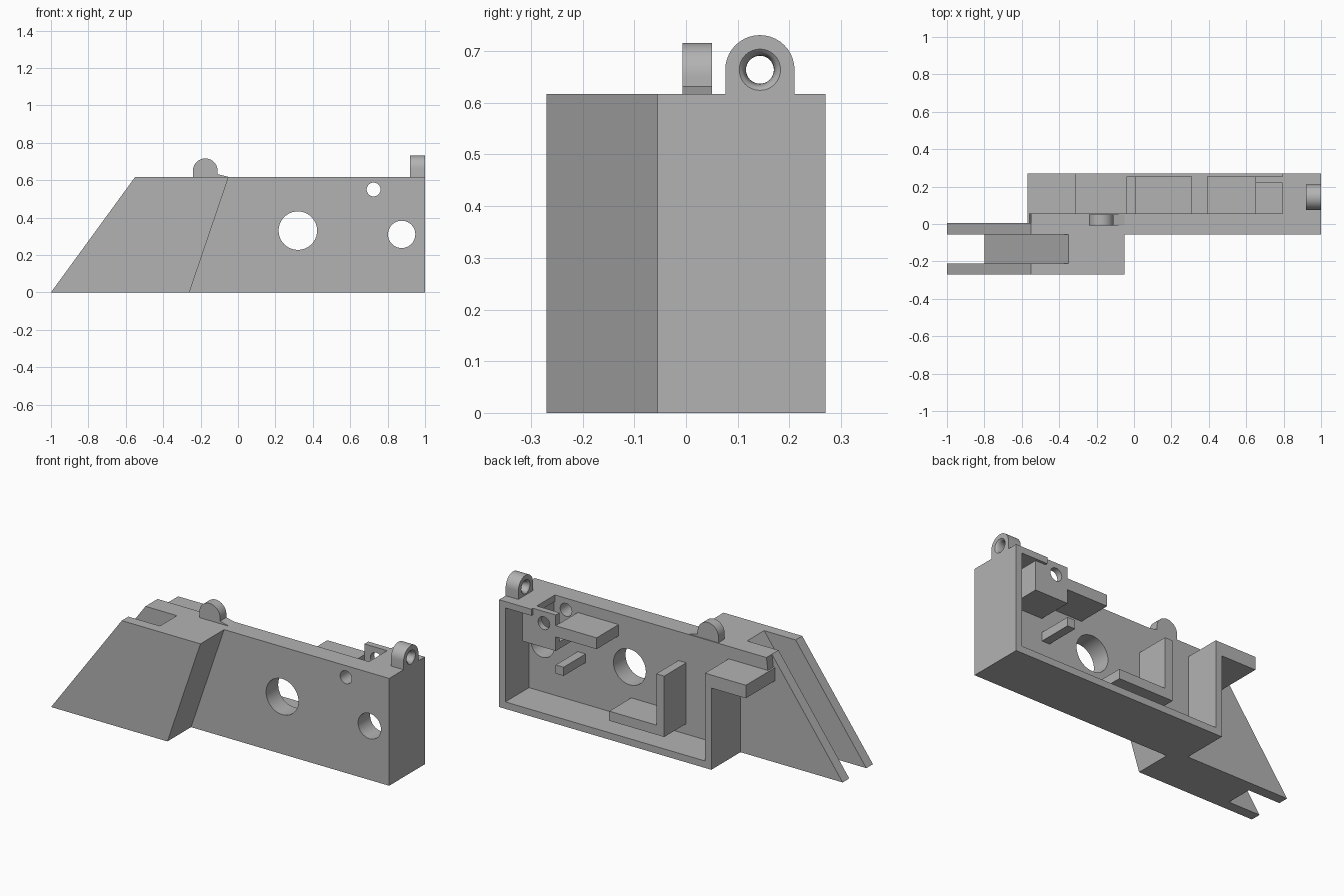
import bpy, bmesh, math
from mathutils import Vector

if "Cube" in bpy.data.objects:
    bpy.data.objects.remove(bpy.data.objects["Cube"])

grey = bpy.data.materials.new("plain grey")
grey.use_nodes = True
grey.diffuse_color = (0.45, 0.45, 0.45, 1)
grey.node_tree.nodes["Principled BSDF"].inputs["Base Color"].default_value = (0.45, 0.45, 0.45, 1)


def loft(name, rings, smooth=False):
    """Close a stack of matching rings into a solid."""
    bm = bmesh.new()
    loops = [[bm.verts.new(p) for p in ring] for ring in rings]
    for lo, hi in zip(loops, loops[1:]):
        for i in range(len(lo)):
            j = (i + 1) % len(lo)
            bm.faces.new((lo[i], lo[j], hi[j], hi[i]))
    bm.faces.new(loops[0])
    bm.faces.new(loops[-1])
    bmesh.ops.recalc_face_normals(bm, faces=bm.faces)
    mesh = bpy.data.meshes.new(name)
    bm.to_mesh(mesh)
    bm.free()
    mesh.materials.append(grey)
    ob = bpy.data.objects.new(name, mesh)
    bpy.context.collection.objects.link(ob)
    if smooth:
        smooth_sharp(ob)
    return ob


def activate(ob):
    bpy.ops.object.select_all(action='DESELECT')
    ob.select_set(True)
    bpy.context.view_layer.objects.active = ob


def smooth_sharp(ob):
    activate(ob)
    bpy.ops.object.shade_smooth_by_angle(angle=math.radians(35))


def place(axis, d, p):
    return Vector((d, p[0], p[1])) if axis == 'x' else Vector((p[0], d, p[1]))


def prism(name, pts, a, b, axis='y', smooth=False):
    return loft(name, [[place(axis, d, p) for p in pts] for d in (a, b)], smooth)


def box(name, x, y, z):
    pts = [(x[0], z[0]), (x[1], z[0]), (x[1], z[1]), (x[0], z[1])]
    return prism(name, pts, y[0], y[1])


def circle(c, z, r, n=40):
    return [(c + r * math.cos(2 * math.pi * i / n), z + r * math.sin(2 * math.pi * i / n)) for i in range(n)]


def dome(c, z, r, base, n=20):
    arc = [(c + r * math.cos(math.pi * i / n), z + r * math.sin(math.pi * i / n)) for i in range(n + 1)]
    return [(c + r, base)] + arc + [(c - r, base)]


def cut(ob, cutter):
    cutter.hide_render = True
    mod = ob.modifiers.new("hole", 'BOOLEAN')
    mod.operation = 'DIFFERENCE'
    mod.solver = 'EXACT'
    mod.object = cutter
    activate(ob)
    bpy.ops.object.modifier_apply(modifier=mod.name)
    bpy.data.objects.remove(cutter)


TOP = 0.617

# Main plate: thin sloped layer in front, thicker layer behind the box
plate = prism("main_plate", [(-1, 0), (1, 0), (1, TOP), (-0.55, TOP)], -0.055, 0.005)
backing = prism("plate_backing", [(-0.35, 0), (1, 0), (1, TOP), (-0.55, TOP), (-0.56, 0.54), (-0.35, 0.54)],
                0.005, 0.055)
for x, z, r in ((0.32, 0.33, 0.103), (0.725, 0.55, 0.037), (0.875, 0.31, 0.073)):
    for part in (plate, backing):
        cut(part, prism("hole_cutter", circle(x, z, r), -0.2, 0.15))
smooth_sharp(plate)
smooth_sharp(backing)

# Sloped front block with a slot between the two prongs
prism("front_prong", [(-1, 0), (-0.26, 0), (-0.05, TOP), (-0.55, TOP)], -0.27, -0.21)
prism("front_block", [(-0.8, 0), (-0.26, 0), (-0.05, TOP), (-0.35, TOP)], -0.21, -0.055)

# Box walls, open to the back and over most of the top
box("bottom_wall", (-0.35, 1), (0.055, 0.27), (0, 0.04))
box("left_wall", (0.96, 1), (0.055, 0.27), (0.04, TOP))
box("right_wall", (-0.35, -0.31), (0.055, 0.27), (0.04, 0.47))
box("top_wall", (0.795, 0.96), (0.055, 0.27), (0.58, TOP))
box("side_tab", (-0.57, -0.31), (0.005, 0.27), (0.47, 0.545))

# Inner brackets
box("bracket_fin", (-0.04, 0.01), (0.055, 0.255), (0.10, 0.45))
box("bracket_foot", (0.01, 0.31), (0.055, 0.255), (0.10, 0.155))
box("shelf", (0.39, 0.65), (0.055, 0.255), (0.49, 0.555))
box("peg", (0.60, 0.65), (0.055, 0.255), (0.28, 0.33))

# Pin pocket under the top opening
pocket = box("pocket_plate", (0.65, 0.86), (0.22, 0.255), (0.41, TOP))
cut(pocket, prism("hole_cutter", circle(0.725, 0.55, 0.037), 0.15, 0.35))
smooth_sharp(pocket)
box("pocket_floor", (0.65, 0.86), (0.055, 0.22), (0.41, 0.45))
box("pocket_side", (0.80, 0.86), (0.055, 0.22), (0.45, 0.58))

# Rounded stop on the top edge, with its low ramp
prism("top_stop", dome(-0.175, 0.65, 0.066, 0.60), -0.007, 0.05, smooth=True)
prism("stop_ramp", [(-0.12, 0.61), (-0.05, TOP), (-0.11, 0.632), (-0.12, 0.632)], -0.007, 0.05)

# Eyelet on the left end, with a flared hole
eyelet = prism("eyelet", dome(0.143, 0.664, 0.067, 0.60), 0.92, 1, axis='x')
flare = []
for i in range(-9, 10):
    t = i / 8
    r = 0.027 + 0.013 * (1 - math.sqrt(max(0, 1 - min(1, abs(t)) ** 2)))
    flare.append([place('x', 0.96 + 0.04 * t, p) for p in circle(0.143, 0.664, r, 32)])
cut(eyelet, loft("flare_cutter", flare))
smooth_sharp(eyelet)
